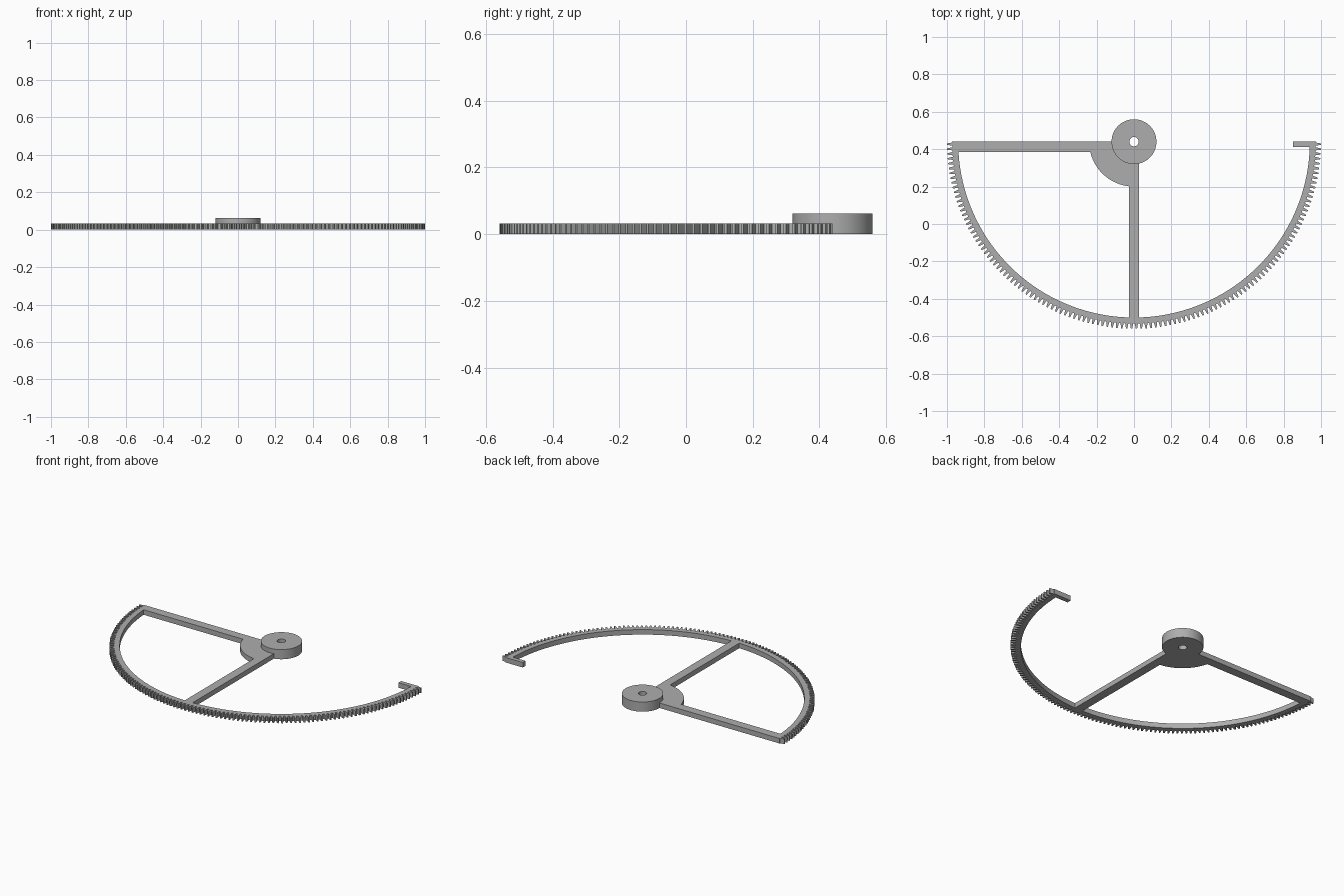
import bpy
import bmesh
from math import radians, cos, sin, asin, degrees

cube = bpy.data.objects.get("Cube")
if cube:
    bpy.data.objects.remove(cube, do_unlink=True)

CENTRE_Y = 0.44
PLATE = 0.032
TEETH = 120

grey = bpy.data.materials.new("plain grey")
grey.use_nodes = True
colour = (0.42, 0.42, 0.42, 1)
grey.diffuse_color = colour
grey.node_tree.nodes["Principled BSDF"].inputs["Base Color"].default_value = colour


def polar(radius, angle):
    return (radius * cos(radians(angle)), radius * sin(radians(angle)))


def arc(radius, start, end, steps):
    return [polar(radius, start + (end - start) * i / steps) for i in range(steps + 1)]


def finish(name, bm):
    bmesh.ops.recalc_face_normals(bm, faces=bm.faces)
    mesh = bpy.data.meshes.new(name)
    bm.to_mesh(mesh)
    bm.free()
    mesh.materials.append(grey)
    obj = bpy.data.objects.new(name, mesh)
    obj.location.y = CENTRE_Y
    bpy.context.collection.objects.link(obj)
    bpy.ops.object.select_all(action="DESELECT")
    obj.select_set(True)
    bpy.context.view_layer.objects.active = obj
    bpy.ops.object.shade_smooth_by_angle(angle=radians(20))
    return obj


def plate(name, outline, height):
    """Extrude a flat outline upward from the ground."""
    bm = bmesh.new()
    face = bm.faces.new([bm.verts.new((x, y, 0)) for x, y in outline])
    grown = bmesh.ops.extrude_face_region(bm, geom=[face], use_keep_orig=True)
    tops = [v for v in grown["geom"] if isinstance(v, bmesh.types.BMVert)]
    bmesh.ops.translate(bm, verts=tops, vec=(0, 0, height))
    return finish(name, bm)


# Half-circle rim with tapered teeth on its outer edge
INNER, ROOT, TIP = 0.94, 0.972, 1.0
pitch = 180 / TEETH
outline = [polar(ROOT, 180)]
for i in range(TEETH):
    mid = 180 + (i + 0.5) * pitch
    for radius, offset in ((ROOT, -0.32), (TIP, -0.15), (TIP, 0.15), (ROOT, 0.32)):
        outline.append(polar(radius, mid + offset * pitch))
outline.append(polar(ROOT, 360))
outline += arc(INNER, 360, 180, TEETH)
plate("toothed_rim", outline, PLATE)

# Two arms joined by a quarter-round web, left open around the hub
HALF, ARM, WEB, NECK, REACH = 0.028, 0.056, 0.24, 0.1, 0.95
neck_end = 270 + degrees(asin(HALF / NECK))
web_start = 270 - degrees(asin(HALF / WEB))
web_end = 180 + degrees(asin(ARM / WEB))
frame = [(-REACH, 0)] + arc(NECK, 180, neck_end, 24)
frame += [(HALF, -REACH), (-HALF, -REACH)]
frame += arc(WEB, web_start, web_end, 32) + [(-REACH, -ARM)]
plate("arms_and_web", frame, PLATE)

# Short stop tab at the free end of the rim
plate("stop_tab", [(0.85, 0), (0.85, -0.028), (0.95, -0.028), (0.95, 0)], PLATE)

# Round hub with a through bore, swept from a rectangular section
BORE, HUB, HUB_TOP, SIDES = 0.025, 0.12, 0.062, 72
bm = bmesh.new()
section = [(BORE, 0), (HUB, 0), (HUB, HUB_TOP), (BORE, HUB_TOP)]
rings = [[bm.verts.new((*polar(r, 360 * i / SIDES), z)) for r, z in section]
         for i in range(SIDES)]
for i in range(SIDES):
    a, b = rings[i - 1], rings[i]
    for k in range(4):
        bm.faces.new((a[k - 1], a[k], b[k], b[k - 1]))
finish("hub", bm)
